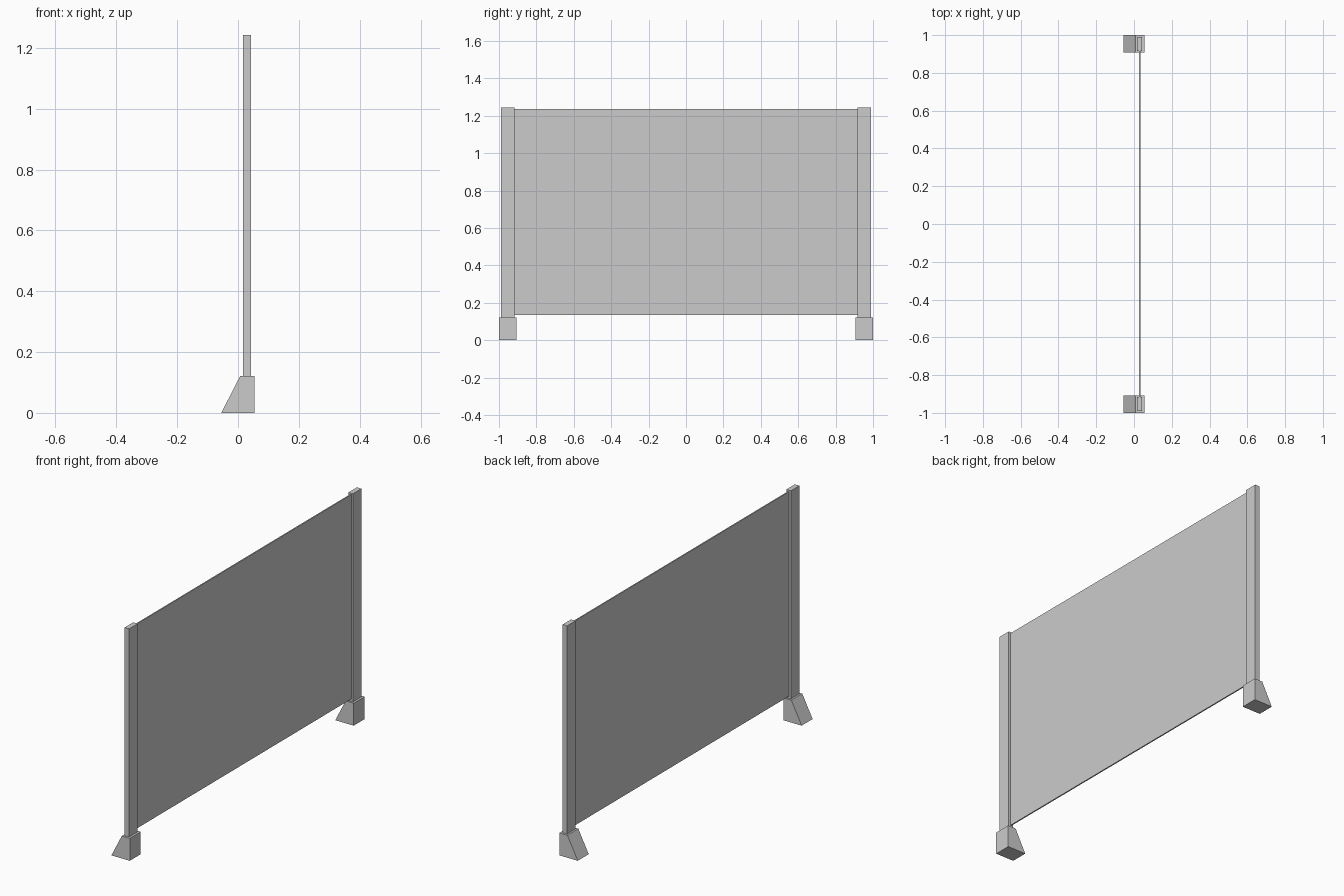
import bpy
import bmesh

cube = bpy.data.objects.get("Cube")
if cube:
    bpy.data.objects.remove(cube, do_unlink=True)

# Single light grey finish
GREY = (0.6, 0.6, 0.6, 1.0)
grey = bpy.data.materials.new("light grey")
grey.use_nodes = True
grey.diffuse_color = GREY
grey.node_tree.nodes["Principled BSDF"].inputs["Base Color"].default_value = GREY


def extrude_profile(name, profile, y0, y1):
    """Solid made from an x-z profile swept from y0 to y1."""
    bm = bmesh.new()
    face = bm.faces.new([bm.verts.new((x, y0, z)) for x, z in profile])
    swept = bmesh.ops.extrude_face_region(bm, geom=[face])["geom"]
    verts = [v for v in swept if isinstance(v, bmesh.types.BMVert)]
    bmesh.ops.translate(bm, verts=verts, vec=(0, y1 - y0, 0))
    bmesh.ops.recalc_face_normals(bm, faces=bm.faces)
    mesh = bpy.data.meshes.new(name)
    bm.to_mesh(mesh)
    bm.free()
    mesh.materials.append(grey)
    obj = bpy.data.objects.new(name, mesh)
    bpy.context.collection.objects.link(obj)
    return obj


def rectangle(x0, x1, z0, z1):
    return [(x0, z0), (x1, z0), (x1, z1), (x0, z1)]


FOOT_TOP = 0.121
POST_TOP = 1.243
POST_X = 0.03

# Wedge feet and upright posts at both ends
wedge = [(-0.055, 0), (0.055, 0), (0.055, FOOT_TOP), (0.007, FOOT_TOP)]
post = rectangle(POST_X - 0.0135, POST_X + 0.0135, FOOT_TOP, POST_TOP)
for end, side in (("front", -1), ("back", 1)):
    extrude_profile(end + "_foot", wedge, side * 0.907, side)
    extrude_profile(end + "_post", post, side * 0.917, side * 0.989)

# Thin screen panel spanning the posts
panel = rectangle(POST_X - 0.0035, POST_X + 0.0035, 0.134, 1.236)
extrude_profile("screen_panel", panel, -0.917, 0.917)
